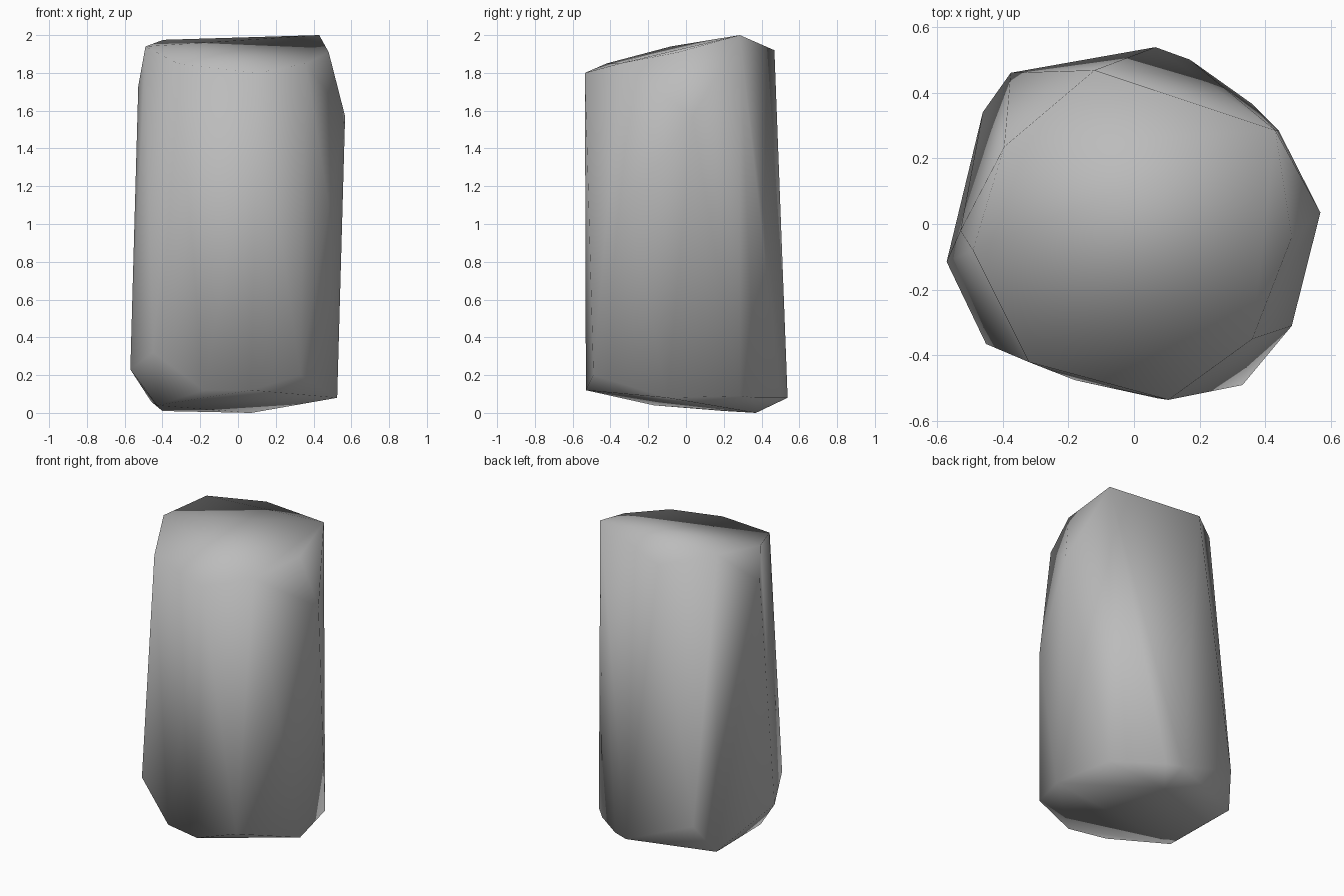
import bpy
import bmesh

cube = bpy.data.objects.get("Cube")
if cube:
    bpy.data.objects.remove(cube, do_unlink=True)

# Corners of the stone block, grouped by height
top_rim = [(-.32, -.42, 1.85), (.105, -.535, 1.80), (.36, -.35, 1.85), (.48, -.04, 1.91),
           (.43, .285, 2.0), (-.12, .468, 1.92), (-.395, .235, 1.975), (-.49, -.08, 1.94)]
shoulders = [(-.528, -.02, 1.73), (.567, .035, 1.57), (.48, -.31, 1.1)]
foot = [(-.57, -.115, .23), (-.45, -.365, .32), (-.18, -.475, .12), (.07, -.53, .12),
        (.33, -.49, .2), (.525, -.1, .08), (.44, .285, .09), (.36, .365, .08),
        (.17, .5, .08), (.065, .538, .08), (-.375, .46, .25), (-.46, .34, .06)]
base = [(.07, .37, 0), (-.4, .2, .01), (-.43, -.17, .04)]

# Wrap the corners in a faceted hull
bm = bmesh.new()
for corner in top_rim + shoulders + foot + base:
    bm.verts.new(corner)
hull = bmesh.ops.convex_hull(bm, input=bm.verts)
loose = [g for g in hull["geom_interior"] if isinstance(g, bmesh.types.BMVert)]
bmesh.ops.delete(bm, geom=loose, context="VERTS")
bmesh.ops.recalc_face_normals(bm, faces=bm.faces)
for face in bm.faces:
    face.smooth = True

mesh = bpy.data.meshes.new("stone_pillar")
bm.to_mesh(mesh)
bm.free()
pillar = bpy.data.objects.new("stone_pillar", mesh)
bpy.context.collection.objects.link(pillar)

# Plain grey stone
grey = (.5, .5, .5, 1)
stone = bpy.data.materials.new("grey_stone")
stone.use_nodes = True
stone.diffuse_color = grey
stone.node_tree.nodes["Principled BSDF"].inputs["Base Color"].default_value = grey
mesh.materials.append(stone)
